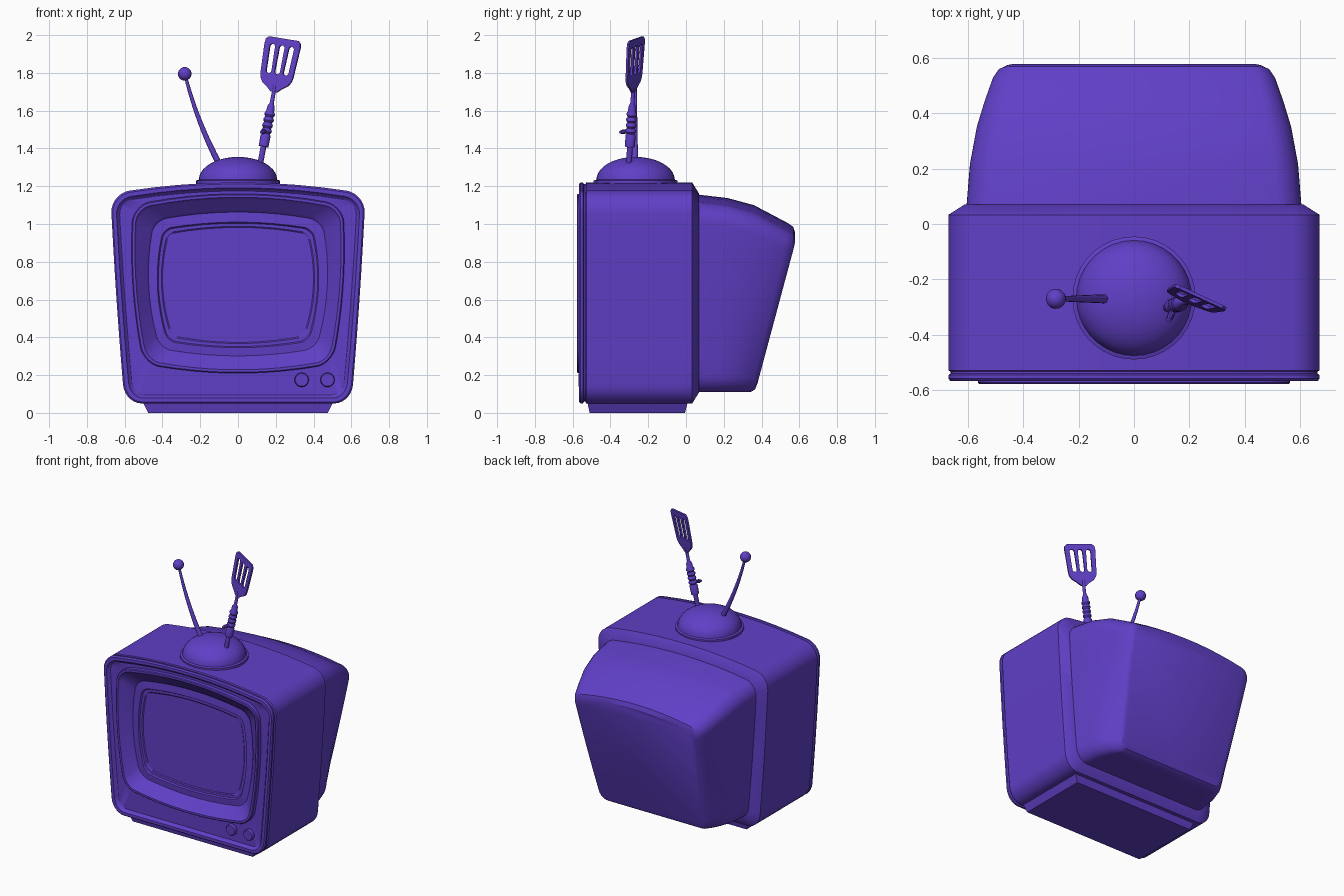
import bpy, math
from math import sin, cos, pi
from mathutils import Vector

if "Cube" in bpy.data.objects:
    bpy.data.objects.remove(bpy.data.objects["Cube"])

purple = bpy.data.materials.new("purple")
purple.diffuse_color = (0.117, 0.05, 0.57, 1)
purple.use_nodes = True
purple.node_tree.nodes["Principled BSDF"].inputs["Base Color"].default_value = purple.diffuse_color


def finish(obj, angle=32):
    obj.data.materials.append(purple)
    bpy.ops.object.select_all(action='DESELECT')
    obj.select_set(True)
    bpy.context.view_layer.objects.active = obj
    bpy.ops.object.shade_smooth_by_angle(angle=math.radians(angle))
    return obj


def loft(name, rings, cap_start=True, cap_end=True):
    n = len(rings[0])
    verts = [p for r in rings for p in r]
    faces = [(i*n + j, i*n + (j+1) % n, (i+1)*n + (j+1) % n, (i+1)*n + j)
             for i in range(len(rings)-1) for j in range(n)]
    if cap_start:
        faces.append(tuple(reversed(range(n))))
    if cap_end:
        faces.append(tuple(range(len(verts)-n, len(verts))))
    me = bpy.data.meshes.new(name)
    me.from_pydata(verts, [], faces)
    obj = bpy.data.objects.new(name, me)
    bpy.context.collection.objects.link(obj)
    return finish(obj)


def ring(wt, wb, z0, z1, r, bt, bb, bs, y_top, y_bot=None, k=7, m=9):
    """Rounded, tapered rectangle in xz with bulged top, bottom and sides."""
    y_bot = y_top if y_bot is None else y_bot
    h = (z1 - bt - z0 - bb) / 2
    zc = z0 + bb + h
    corners = [(1, 1), (-1, 1), (-1, -1), (1, -1)]
    flat = []
    for c, (sx, sz) in enumerate(corners):
        for i in range(k+1):
            a = (c + i/k) * pi/2
            flat.append((sx*(wt-r) + r*cos(a), sz*(h-r) + r*sin(a)))
        nx, nz = corners[(c+1) % 4]
        a = (c+1) * pi/2
        end = (nx*(wt-r) + r*cos(a), nz*(h-r) + r*sin(a))
        start = flat[-1]
        for i in range(1, m):
            t = i/m
            flat.append((start[0]*(1-t) + end[0]*t, start[1]*(1-t) + end[1]*t))
    pts = []
    for x, z in flat:
        u, v = x/wt, z/h
        t = (v+1)/2
        px = u*(wb + (wt-wb)*t + bs*(1-v*v))
        pz = zc + z + (bt if v > 0 else bb)*v*(1-u*u)
        pts.append((px, y_bot + (y_top-y_bot)*t, pz))
    return pts


def lathe(name, profile, origin, axis, side=(1, 0, 0), n=24):
    """Profile of (radius, distance along axis)."""
    v = Vector(axis).normalized()
    u = Vector(side)
    u = (u - v*u.dot(v)).normalized()
    w = v.cross(u)
    o = Vector(origin)
    return loft(name, [[o + v*s + (u*cos(2*pi*j/n) + w*sin(2*pi*j/n))*r
                        for j in range(n)] for r, s in profile])


# Cabinet shell with front rim
def cab(d, y):
    return ring(.675-d, .60-d, .05+d, 1.22-d, .10-d*.7, .06, 0, .006, y)


panel = cab(.045, -.545)
cab_steps = [(.06, .07), (0, .033), (0, -.528), (.009, -.533), (.009, -.54), (0, -.545),
             (0, -.558), (.008, -.567), (.028, -.567), (.038, -.55)]


# Screen surround: raised lip, then sloping funnel
def lip(d, y):
    return ring(.555-d, .50-d, .21+d, 1.16-d, .09-d, .06, .05, .03, y)


def inner(d, y):
    return ring(.455-d, .425-d, .29+d, 1.075-d, .07-d*.6, .045, .04, .045, y)


def glass(d, y):
    return ring(.395-d, .375-d, .345+d, 1.01-d, .045-d*.5, .035, .035, .042, y)


loft("cabinet", [cab(*s) for s in cab_steps] + [panel, lip(0, -.545)], cap_end=False)
loft("screen_surround", [lip(0, -.545), lip(0, -.572), lip(.005, -.577), lip(.018, -.577),
                         lip(.03, -.562), inner(0, -.525), inner(.012, -.51), inner(.02, -.51),
                         glass(-.01, -.515), glass(0, -.515), glass(.006, -.505)], False, False)
loft("screen", [glass(.006, -.505), glass(.022, -.505), glass(.028, -.500)], False, True)

# Back housing, sloping rear (listed back to front)
back = [(.47, .40, .155, .955, .05, .578, .378), (.495, .415, .125, .985, .06, .568, .366),
        (.515, .43, .112, 1.005, .07, .54, .345), (.545, .46, .11, 1.05, .08, .455, .31),
        (.573, .49, .11, 1.10, .09, .36, .27), (.597, .52, .11, 1.138, .09, .22, .19),
        (.612, .54, .11, 1.16, .09, .03, .03)]
loft("back_housing", [ring(wt, wb, z0, z1, r, .055, 0, .006, yt, yb)
                      for wt, wb, z0, z1, r, yt, yb in back])

# Base plinth
bpy.ops.mesh.primitive_cube_add(size=1)
base = bpy.context.object
base.name = "base"
for vert in base.data.vertices:
    top = vert.co.z > 0
    w, yf, yb = (.51, -.525, .012) if top else (.475, -.51, -.005)
    vert.co = (w if vert.co.x > 0 else -w, yb if vert.co.y > 0 else yf, .07 if top else 0)
finish(base)

# Knobs
for i, x in enumerate((.337, .474)):
    lathe(f"knob_{i+1}", [(.038, 0), (.038, .022), (.034, .028), (.028, .028)],
          (x, -.54, .175), (0, -1, 0))

# Antenna dome on its flange
dome = [(.222, 0), (.222, .04), (.208, .045)]
dome += [(.206*cos(a*pi/20)+.001, .045 + .12*sin(a*pi/20)) for a in range(1, 11)]
lathe("antenna_dome", dome, (0, -.267, 1.19), (0, 0, 1), n=36)

# Curved antenna with ball tip
path = []
for i in range(13):
    t = i/12
    a, b, c = Vector((-.085, -.27, 1.29)), Vector((-.215, -.27, 1.53)), Vector((-.28, -.27, 1.79))
    p = a*(1-t)**2 + b*2*t*(1-t) + c*t*t
    d = ((b-a)*(1-t) + (c-b)*t).normalized()
    w = d.cross(Vector((0, -1, 0)))
    r = .017 - .009*t
    path.append([p + (Vector((0, -1, 0))*cos(j*pi/6) + w*sin(j*pi/6))*r for j in range(12)])
loft("antenna_rod", path)
bpy.ops.mesh.primitive_uv_sphere_add(segments=20, ring_count=12, radius=.036,
                                     location=(-.282, -.27, 1.795))
bpy.context.object.name = "antenna_ball"
finish(bpy.context.object)

# Spatula antenna: rod and ribbed handle
origin = Vector((.135, -.297, 1.41))
V = (Vector((.243, -.264, 1.98)) - origin).normalized()
U = Vector((.916, -.40, 0))
U = (U - V*U.dot(V)).normalized()
N = U.cross(V)
handle = [(.015, -.13), (.015, 0), (.026, 0), (.027, .06)]
for s in (.07, .10, .13, .16):
    handle += [(.021, s), (.028, s+.010), (.028, s+.018)]
handle += [(.021, .19), (.02, .215), (.011, .235), (.010, .31), (.008, .33)]
lathe("spatula_handle", handle, origin, V, U, n=16)
lathe("handle_spur", [(.012, 0), (.012, .05), (.006, .066)],
      origin + V*.085, N - V*.25, U, n=10)

# Slotted spatula blade
half = [(.018, .295), (.045, .318), (.075, .338), (.090, .36), (.095, .385),
        (.104, .545), (.101, .568), (.086, .582)]
outline = half + [(-x, s) for x, s in reversed(half)]
splines = [outline]
for c in (-.053, 0, .053):
    hi = [(c*1.05 + .016*cos(a*pi/6), .530 + .016*sin(a*pi/6)) for a in range(7)]
    lo = [(c*.95 - .016*cos(a*pi/6), .405 - .016*sin(a*pi/6)) for a in range(7)]
    splines.append(hi + lo)
cu = bpy.data.curves.new("spatula_blade", 'CURVE')
cu.dimensions = '2D'
cu.fill_mode = 'BOTH'
cu.extrude = .006
for pts in splines:
    sp = cu.splines.new('POLY')
    sp.points.add(len(pts)-1)
    for p, (x, s) in zip(sp.points, pts):
        p.co = (x, s, 0, 1)
    sp.use_cyclic_u = True
blade = bpy.data.objects.new("spatula_blade", cu)
bpy.context.collection.objects.link(blade)
M = blade.matrix_world.copy()
for col, vec in enumerate((U, V, N, origin)):
    for row in range(3):
        M[row][col] = vec[row]
blade.matrix_world = M
bpy.ops.object.select_all(action='DESELECT')
blade.select_set(True)
bpy.context.view_layer.objects.active = blade
bpy.ops.object.convert(target='MESH')
finish(bpy.context.object)
